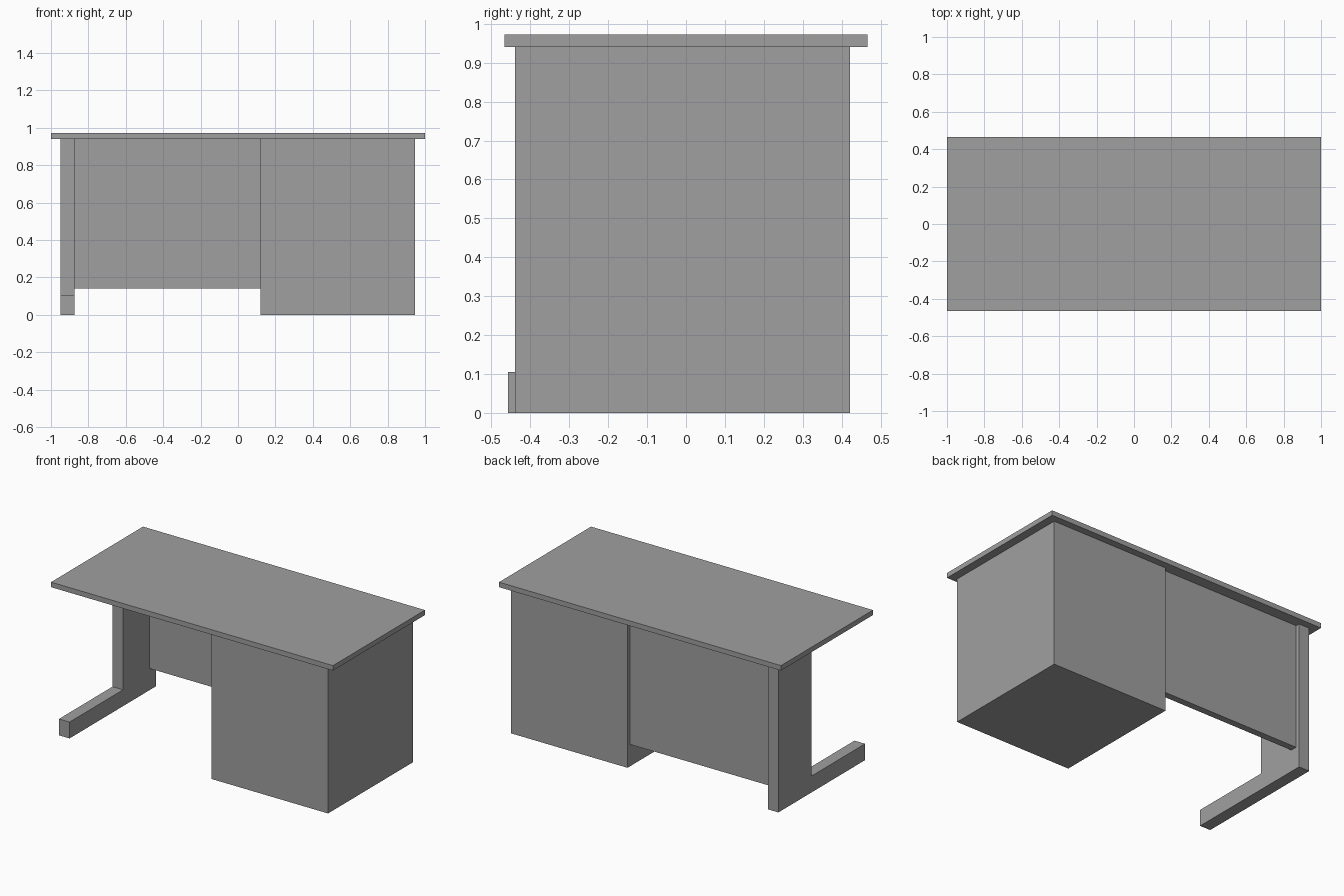
import bpy
import bmesh

# Remove the default cube
cube = bpy.data.objects.get("Cube")
if cube:
    bpy.data.objects.remove(cube, do_unlink=True)

# Single flat grey
grey = bpy.data.materials.new("plain_grey")
grey.use_nodes = True
colour = (0.35, 0.35, 0.35, 1)
grey.diffuse_color = colour
grey.node_tree.nodes["Principled BSDF"].inputs["Base Color"].default_value = colour


def add_object(name, bm):
    bmesh.ops.recalc_face_normals(bm, faces=bm.faces)
    mesh = bpy.data.meshes.new(name)
    bm.to_mesh(mesh)
    bm.free()
    mesh.materials.append(grey)
    obj = bpy.data.objects.new(name, mesh)
    bpy.context.collection.objects.link(obj)
    return obj


def box(name, x, y, z):
    """Box from (min, max) pairs on each axis."""
    bm = bmesh.new()
    bmesh.ops.create_cube(bm, size=1)
    for v in bm.verts:
        v.co = [pair[c > 0] for pair, c in zip((x, y, z), v.co)]
    return add_object(name, bm)


def extrude_side_profile(name, profile, x):
    """Extrude a (y, z) outline along x."""
    bm = bmesh.new()
    face = bm.faces.new([bm.verts.new((x[0], y, z)) for y, z in profile])
    result = bmesh.ops.extrude_face_region(bm, geom=[face])
    for item in result["geom"]:
        if isinstance(item, bmesh.types.BMVert):
            item.co.x = x[1]
    return add_object(name, bm)


under = 0.94            # underside of the top
leg_x = (-0.95, -0.875)
cabinet_x = (0.12, 0.947)

# Worktop
box("desk_top", (-1, 1), (-0.466, 0.466), (under, 0.972))

# Solid drawer pedestal
box("cabinet", cabinet_x, (-0.44, 0.421), (0, under))

# Back panel between leg and cabinet
box("modesty_panel", (leg_x[1], cabinet_x[0]), (0.352, 0.395), (0.14, under))

# L-shaped leg with a long forward foot
outline = [(-0.457, 0), (0.421, 0), (0.421, under),
           (0.085, under), (0.085, 0.105), (-0.457, 0.105)]
extrude_side_profile("side_leg", outline, leg_x)
